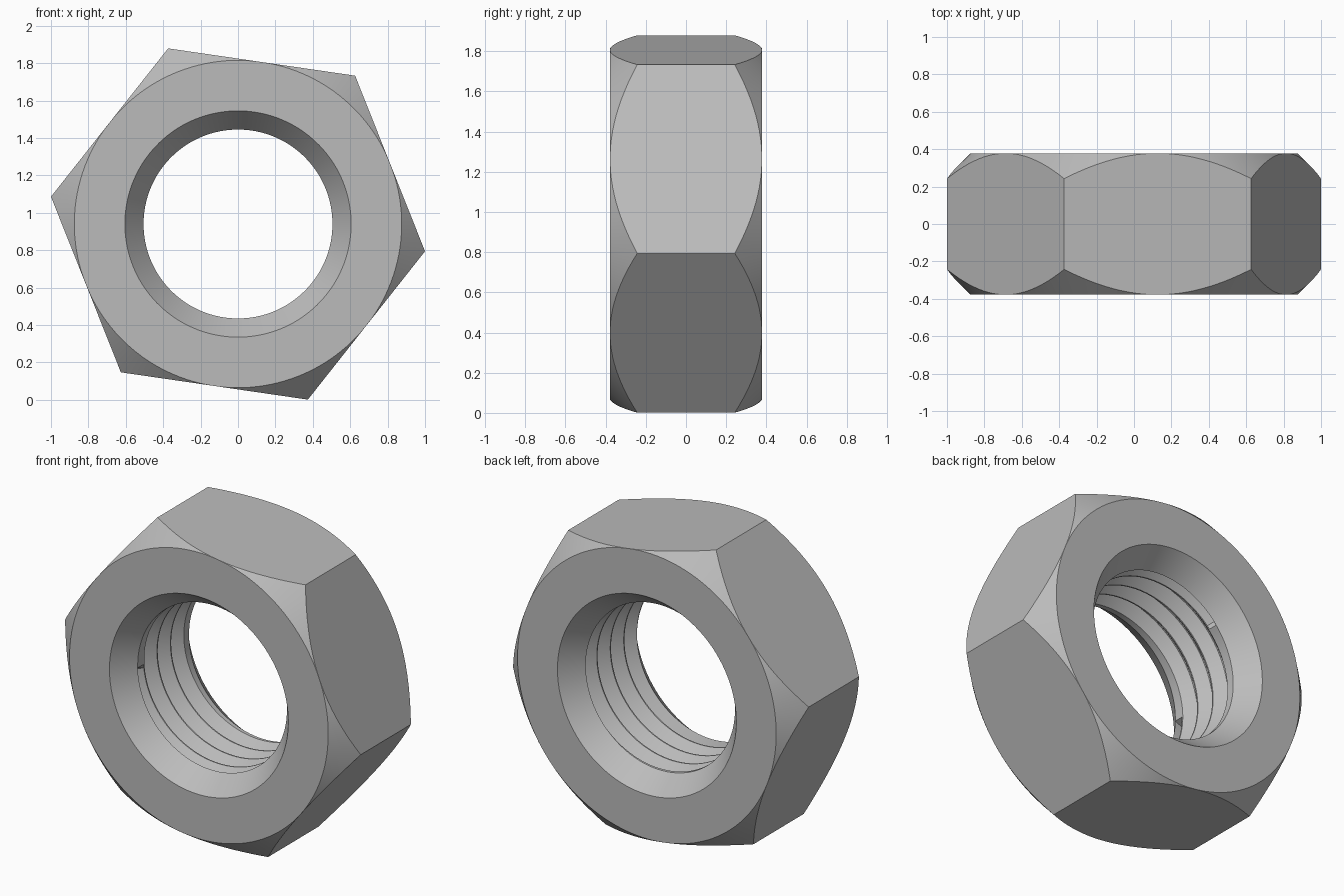
import bpy, bmesh, math

cube = bpy.data.objects.get("Cube")
if cube:
    bpy.data.objects.remove(cube)

# Main dimensions
CENTRE_Z = 0.94
CORNER = 1.0105                    # centre to hexagon corner
FLAT = CORNER * math.cos(math.pi / 6)
HALF = 0.378                       # half thickness
TILT = math.radians(-8.3)          # turn of the hexagon
BORE, SINK = 0.505, 0.605          # bore and countersink mouth radii
SINK_DEPTH = 0.13
PITCH, THREAD_DEPTH = 0.13, 0.06
SEGMENTS = 144
END = HALF - SINK_DEPTH            # where the thread stops

steel = bpy.data.materials.new("steel_grey")
steel.use_nodes = True
grey = (0.5, 0.5, 0.5, 1)
steel.diffuse_color = grey
steel.node_tree.nodes["Principled BSDF"].inputs["Base Color"].default_value = grey


def sweep(name, profile):
    """Turn a profile of (radius, y) points, which may vary with angle, about the y axis."""
    bm = bmesh.new()
    columns = []
    for i in range(SEGMENTS + 1):
        turn = math.tau * i / SEGMENTS
        a = turn + TILT
        columns.append([bm.verts.new((r * math.cos(a), y, CENTRE_Z + r * math.sin(a)))
                        for r, y in profile(turn)])
    for left, right in zip(columns, columns[1:]):
        for j in range(len(left) - 1):
            bm.faces.new((left[j], right[j], right[j + 1], left[j + 1]))
    bmesh.ops.remove_doubles(bm, verts=bm.verts, dist=1e-5)
    bmesh.ops.dissolve_degenerate(bm, edges=bm.edges, dist=1e-5)
    mesh = bpy.data.meshes.new(name)
    bm.to_mesh(mesh)
    bm.free()
    mesh.materials.append(steel)
    obj = bpy.data.objects.new(name, mesh)
    bpy.context.collection.objects.link(obj)
    bpy.ops.object.select_all(action='DESELECT')
    obj.select_set(True)
    bpy.context.view_layer.objects.active = obj
    bpy.ops.object.shade_smooth_by_angle(angle=math.radians(25))
    return obj


def body_profile(turn):
    # Hexagon side cut back by a 45 degree cone, end face, then countersink
    off = turn % (math.pi / 3) - math.pi / 6
    r = FLAT / math.cos(off)
    edge = HALF - (r - FLAT)
    half = [(BORE, END), (SINK, HALF), (FLAT, HALF), (r, edge)]
    return half + [(r, -y) for r, y in reversed(half)]


def thread_profile(turn):
    # V groove climbing one pitch per turn, closed off at both countersinks
    shift = turn / math.tau * PITCH
    count = math.ceil(END / PITCH) + 1
    points = [(BORE, -END)]
    for k in range(-count - 1, count + 1):
        for part, depth in ((0, 0), (0.06, 0), (0.5, THREAD_DEPTH), (0.56, THREAD_DEPTH)):
            y = (k + part) * PITCH + shift
            points.append((BORE + depth, y) if abs(y) < END
                          else (BORE, math.copysign(END, y)))
    return points + [(BORE, END)]


sweep("nut_body", body_profile)
sweep("internal_thread", thread_profile)
